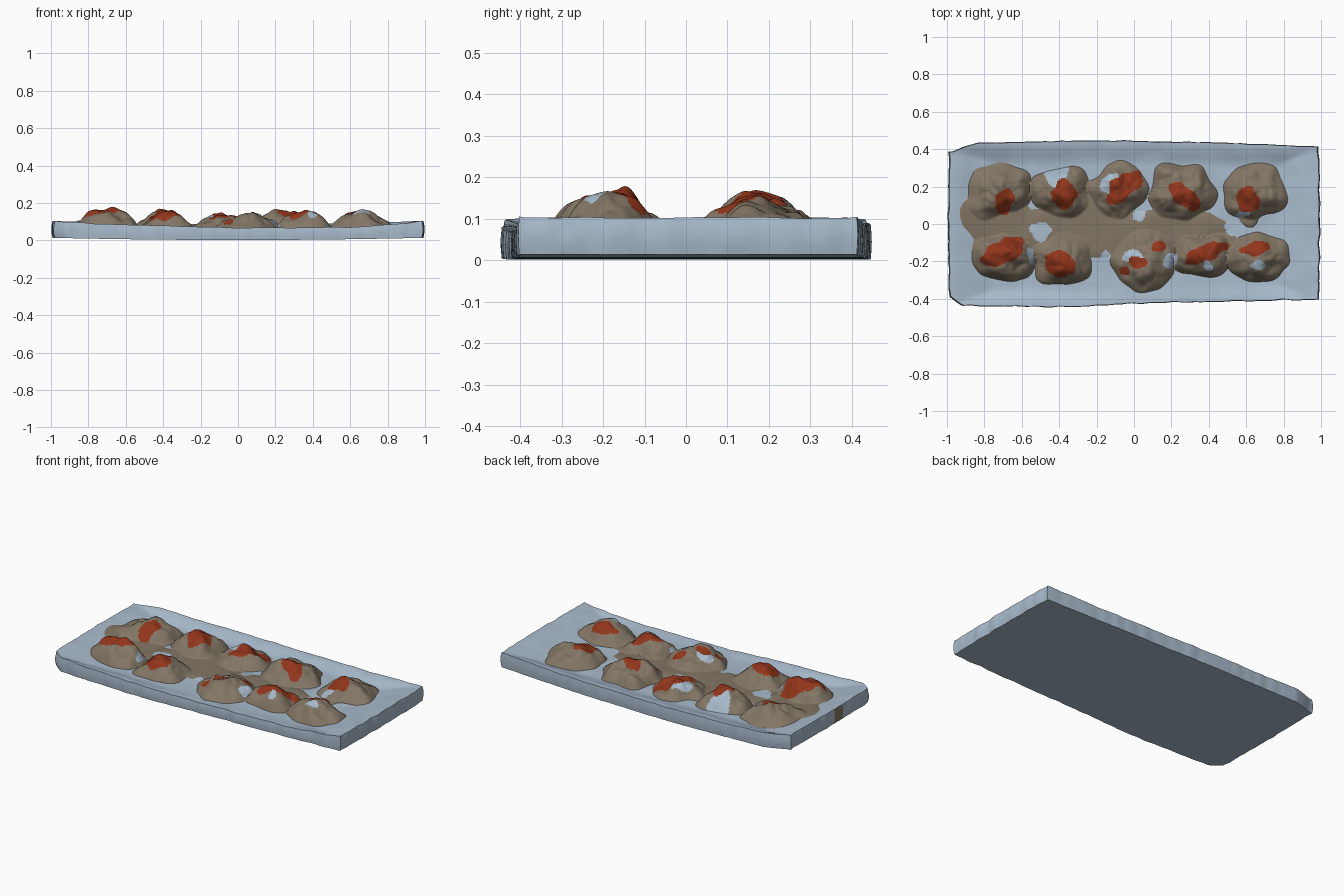
import bpy, bmesh, math
from mathutils import Vector, noise

if "Cube" in bpy.data.objects:
    bpy.data.objects.remove(bpy.data.objects["Cube"])


def material(name, rgb):
    m = bpy.data.materials.new(name)
    m.diffuse_color = (*rgb, 1)
    m.use_nodes = True
    m.node_tree.nodes["Principled BSDF"].inputs["Base Color"].default_value = m.diffuse_color
    return m


PALE = material("pale blue grey", (0.40, 0.50, 0.61))
BROWN = material("dull brown", (0.225, 0.182, 0.13))
RED = material("sauce red", (0.29, 0.036, 0.011))


def interp(pts, x):
    """Piecewise linear curve through (x, value) points."""
    for (a, va), (b, vb) in zip(pts, pts[1:]):
        if x <= b:
            return va + (vb - va) * max(0, (x - a) / (b - a))
    return pts[-1][1]


def smooth(t):
    t = min(1, max(0, t))
    return t * t * (3 - 2 * t)


def wob(x, y, freq, seed):
    return noise.noise(Vector((x * freq, y * freq, seed)))


# ---------- tray shape ----------
BACK_EDGE = [(-1, .385), (-.85, .432), (-.2, .445), (.5, .432), (1, .412)]
FRONT_EDGE = [(-1, -.385), (-.93, -.436), (-.3, -.442), (0, -.422), (1, -.402)]
BACK_RIM = [(-1, .106), (-.6, .09), (0, .085), (.6, .088), (1, .106)]
FRONT_RIM = [(-1, .108), (-.8, .09), (-.4, .078), (0, .067), (.6, .071), (.9, .092), (1, .108)]
FLOOR = .06


def tray_height(x, y):
    yb, yf = interp(BACK_EDGE, x), interp(FRONT_EDGE, x)
    back = (interp(BACK_RIM, x) - FLOOR) * smooth(1 - (yb - y) / .13)
    front = (interp(FRONT_RIM, x) - FLOOR) * smooth(1 - (y - yf) / .10)
    end = .043 * smooth(1 - (.99 - abs(x)) / .26)
    return FLOOR + max(back, front, end) + .004 * wob(x, y, 9, 2)


def finish(bm, name, mats, angle=40):
    me = bpy.data.meshes.new(name)
    bmesh.ops.recalc_face_normals(bm, faces=bm.faces)
    bm.to_mesh(me)
    bm.free()
    for m in mats:
        me.materials.append(m)
    ob = bpy.data.objects.new(name, me)
    bpy.context.collection.objects.link(ob)
    bpy.ops.object.select_all(action='DESELECT')
    ob.select_set(True)
    bpy.context.view_layer.objects.active = ob
    bpy.ops.object.shade_smooth_by_angle(angle=math.radians(angle))
    return ob


# ---------- tray: top, bottom and wavy walls ----------
NX, NY, NL = 130, 56, 4
bm = bmesh.new()


def plan(i, j):
    u, v = 2 * i / NX - 1, j / NY
    x = u * .982
    yf, yb = interp(FRONT_EDGE, u), interp(BACK_EDGE, u)
    y = yf + (yb - yf) * v
    if i in (0, NX):
        x += .010 * wob(u, y, 14, 5) + .006 * u * (1 - (y / .42) ** 2)
    if j in (0, NY):
        y += .008 * wob(x, v, 12, 7)
    return x, y


top, bot = {}, {}
for i in range(NX + 1):
    for j in range(NY + 1):
        x, y = plan(i, j)
        top[i, j] = bm.verts.new((x, y, tray_height(x, y)))
        bot[i, j] = bm.verts.new((x, y, .002 + .012 * x * x))
for i in range(NX):
    for j in range(NY):
        for g in (top, bot):
            bm.faces.new([g[i, j], g[i + 1, j], g[i + 1, j + 1], g[i, j + 1]])

ring = ([(i, 0) for i in range(NX)] + [(NX, j) for j in range(NY)]
        + [(i, NY) for i in range(NX, 0, -1)] + [(0, j) for j in range(NY, 0, -1)])
levels = [[bot[k] for k in ring]]
for n in range(1, NL):
    row = []
    for k in ring:
        p = bot[k].co.lerp(top[k].co, n / NL)
        s = 1 + .006 * math.sin(math.pi * n / NL) + .003 * wob(p.x + p.y, n, 15, 3)
        row.append(bm.verts.new((p.x * s, p.y * s, p.z)))
    levels.append(row)
levels.append([top[k] for k in ring])
for a, b in zip(levels, levels[1:]):
    for n in range(len(ring)):
        m = (n + 1) % len(ring)
        f = bm.faces.new([a[n], a[m], b[m], b[n]])
        c = f.calc_center_median()
        if c.x < -.96 and -.13 < c.y < -.04:      # stain on the left wall
            f.material_index = 1
finish(bm, "tray", [PALE, BROWN])

# ---------- food: ten mounds (x, y, rx, ry, height) joined by thin sauce ----------
MOUNDS = [(-.72, .17, .175, .155, .088), (-.39, .175, .165, .145, .092), (-.09, .18, .15, .15, .075),
          (.25, .17, .185, .15, .088), (.64, .165, .165, .15, .088),
          (-.70, -.18, .16, .135, .104), (-.38, -.19, .175, .135, .085), (.06, -.20, .17, .165, .085),
          (.36, -.17, .165, .125, .094), (.66, -.18, .165, .135, .092)]
SAUCE = [(-.74, .03, .19, .16), (-.30, -.04, .40, .14), (.16, -.02, .36, .10), (.44, -.15, .14, .09),
         (-.73, -.12, .13, .13), (-.25, .08, .22, .10), (.62, .03, .07, .05), (-.73, .20, .14, .13)]


def ellipse(x, y, cx, cy, rx, ry, tilt=0):
    c, s = math.cos(math.radians(tilt)), math.sin(math.radians(tilt))
    dx, dy = x - cx, y - cy
    return math.hypot((dx * c + dy * s) / rx, (dy * c - dx * s) / ry)


def warp(x, y, amp, freq):
    return x + amp * wob(x, y, freq, 11), y + amp * wob(x, y, freq, 23)


def food_height(x, y):
    px, py = warp(x, y, .04, 8)
    t = -.012
    for cx, cy, rx, ry, h in MOUNDS:
        d = ellipse(px, py, cx, cy, rx, ry)
        if d < 1.3:
            lump = .030 * wob(x, y, 11, 31) + .016 * abs(wob(x, y, 18, 41)) - .004
            t = max(t, (h + .004) * (1 - d ** 2.1) + lump * smooth((1 - d) * 2.5))
    for s in SAUCE:
        t = max(t, .010 * (1 - ellipse(px, py, *s) ** 4))
    return t


# painted spots: centre, radii, tilt
RED_SPOTS = [(-.69, .12, .052, .07, -20), (-.375, .16, .062, .08, 0), (-.06, .19, .115, .065, 45),
             (.27, .15, .11, .05, -40), (.61, .13, .062, .072, 0), (-.70, -.15, .125, .065, 30),
             (-.39, -.215, .085, .068, 0), (.02, -.205, .05, .027, 10), (.13, -.12, .035, .03, 40),
             (-.05, -.25, .025, .02, 0), (.39, -.15, .125, .045, 25), (.65, -.13, .078, .04, 10)]
PALE_SPOTS = [(-.42, .27, .065, .065, 0), (-.13, .22, .065, .035, 50), (.03, .06, .03, .045, 0),
              (-.50, -.035, .06, .045, 0), (.52, -.02, .035, .045, 0), (.19, -.20, .035, .04, 0),
              (0, -.18, .06, .042, 0), (.39, -.225, .035, .025, 0), (.66, -.22, .04, .028, 0),
              (-.16, -.17, .02, .035, 0), (.59, .055, .035, .022, 0), (-.55, -.17, .02, .035, 0)]

STEP = .007
bm = bmesh.new()
verts, thick = {}, {}
cols, rows = round(1.88 / STEP), round(.82 / STEP)
for i in range(cols + 1):
    for j in range(rows + 1):
        x, y = -.95 + i * STEP, -.42 + j * STEP
        t = thick[i, j] = food_height(x, y)
        z = tray_height(x, y)
        z -= .4 * (z - FLOOR) * smooth(t / .05)
        verts[i, j] = bm.verts.new((x, y, z + t))
for i in range(cols):
    for j in range(rows):
        k = [(i, j), (i + 1, j), (i + 1, j + 1), (i, j + 1)]
        if max(thick[q] for q in k) <= 0:
            continue
        f = bm.faces.new([verts[q] for q in k])
        c = f.calc_center_median()
        px, py = warp(c.x, c.y, .025, 15)
        if any(ellipse(px, py, *s) < 1 for s in RED_SPOTS):
            f.material_index = 1
        elif any(ellipse(px, py, *s) < 1 for s in PALE_SPOTS):
            f.material_index = 2
bmesh.ops.delete(bm, geom=[v for v in bm.verts if not v.link_faces], context='VERTS')
food = finish(bm, "food_mounds", [BROWN, RED, PALE], 60)
# keep the open sheet facing up
if sum(p.normal.z for p in food.data.polygons) < 0:
    food.data.flip_normals()
